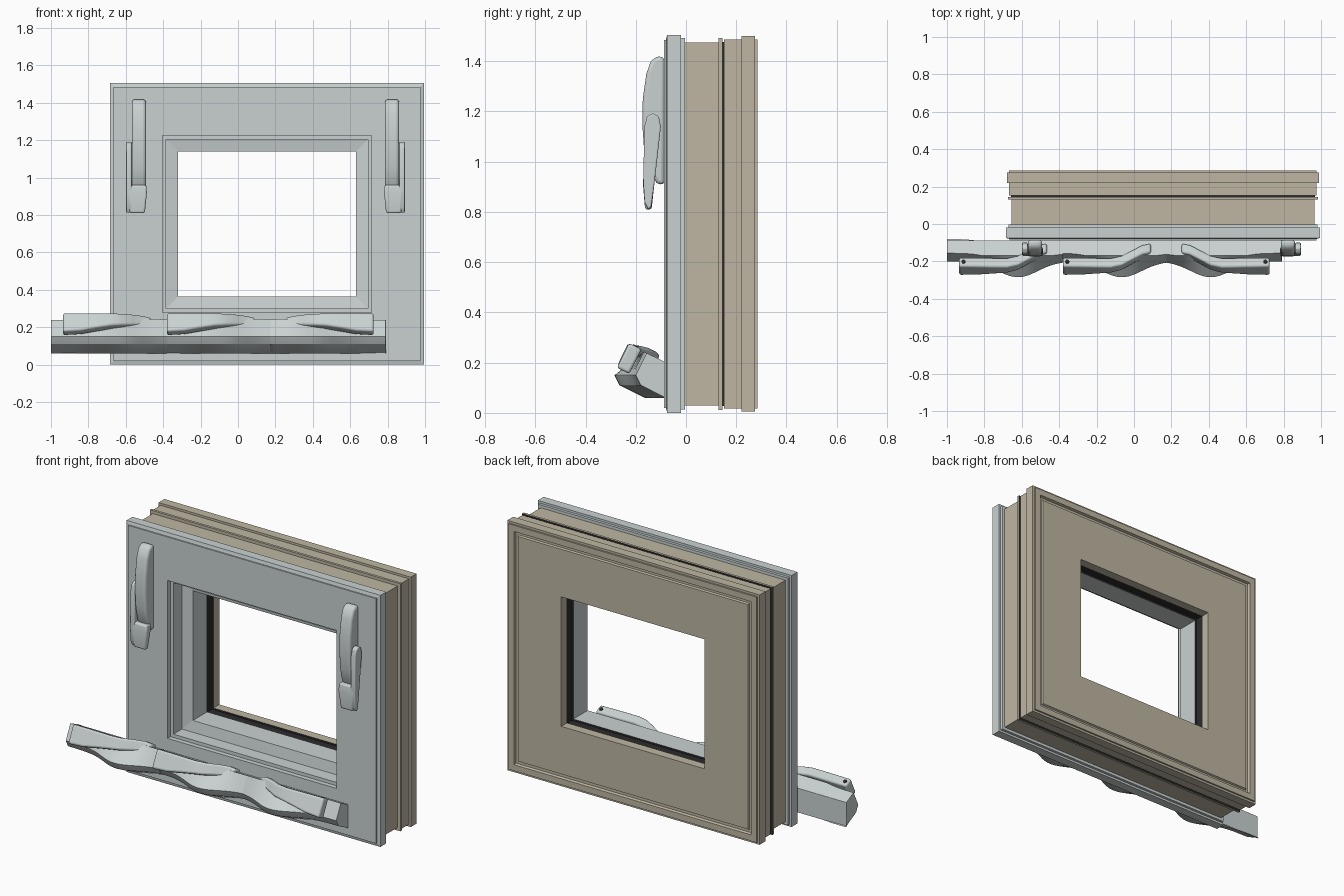
import bpy, bmesh, math
from mathutils import Vector

cube = bpy.data.objects.get("Cube")
if cube:
    bpy.data.objects.remove(cube, do_unlink=True)


def material(name, rgb):
    m = bpy.data.materials.new(name)
    m.use_nodes = True
    m.diffuse_color = (*rgb, 1)
    node = next(n for n in m.node_tree.nodes if n.type == 'BSDF_PRINCIPLED')
    node.inputs["Base Color"].default_value = (*rgb, 1)
    return m


GREY = material("pale grey", (0.59, 0.64, 0.64))
BEIGE = material("warm beige", (0.52, 0.47, 0.37))
BLACK = material("black rubber", (0.025, 0.025, 0.025))
MATS = [GREY, BEIGE, BLACK]


def finish(name, bm, mats, bevel=0.0, segments=3):
    bmesh.ops.recalc_face_normals(bm, faces=bm.faces)
    mesh = bpy.data.meshes.new(name)
    bm.to_mesh(mesh)
    bm.free()
    ob = bpy.data.objects.new(name, mesh)
    bpy.context.collection.objects.link(ob)
    for m in mats:
        mesh.materials.append(m)
    if bevel:
        mod = ob.modifiers.new("rounded_edges", 'BEVEL')
        mod.width, mod.segments = bevel, segments
        mod.limit_method, mod.angle_limit = 'ANGLE', math.radians(32)
        bpy.ops.object.select_all(action='DESELECT')
        ob.select_set(True)
        bpy.context.view_layer.objects.active = ob
        bpy.ops.object.shade_smooth_by_angle(angle=math.radians(40))
    return ob


def loft(name, sections, mat, bevel):
    """Skin a row of equal sized cross-sections and cap both ends."""
    bm = bmesh.new()
    rings = [[bm.verts.new(p) for p in s] for s in sections]
    n = len(rings[0])
    for a, b in zip(rings, rings[1:]):
        for i in range(n):
            j = (i + 1) % n
            bm.faces.new((a[i], a[j], b[j], b[i]))
    bm.faces.new(rings[0])
    bm.faces.new(rings[-1])
    return finish(name, bm, [mat], bevel)


# Window frame: profile of (inset from outer edge, depth) swept round the rectangle
G, T, K = 0, 1, 2
profile = [
    (.02, -.088, G), (.02, -.08, G), (0, -.075, G), (0, -.02, G),
    (.013, -.02, G), (.013, -.004, G), (.03, -.004, T), (.03, .13, T),
    (.012, .13, T), (.012, .145, K), (.028, .145, K), (.028, .152, T),
    (.018, .152, T), (.018, .22, T), (.005, .22, T), (.005, .275, T),
    (.018, .275, T), (.018, .285, T), (.055, .285, T), (.06, .27, T),
    (.075, .27, T), (.08, .28, T), (.365, .28, T), (.365, .225, K),
    (.355, .225, K), (.355, .165, K), (.365, .165, G), (.365, .03, G),
    (.30, .02, G), (.30, -.06, G), (.28, -.06, G), (.28, -.088, G),
]
bm = bmesh.new()
corners = []
for sx, sz in ((-1, -1), (1, -1), (1, 1), (-1, 1)):
    corners.append([bm.verts.new((.155 + sx * (.84 - d), y, .7525 + sz * (.7525 - d)))
                    for d, y, m in profile])
for c in range(4):
    a, b = corners[c], corners[(c + 1) % 4]
    for i, (d, y, m) in enumerate(profile):
        j = (i + 1) % len(profile)
        bm.faces.new((a[i], a[j], b[j], b[i])).material_index = m
finish("window_frame", bm, MATS)

# Side latches, mirrored about the latch centre line
body = [(-.085, .91), (-.115, .91), (-.15, .97), (-.167, 1.05), (-.174, 1.15), (-.172, 1.25),
        (-.158, 1.35), (-.14, 1.4), (-.115, 1.42), (-.085, 1.415)]
arm = [(-.166, 1.14), (-.155, 1.18), (-.132, 1.193), (-.108, 1.18), (-.1, 1.14), (-.125, .92),
       (-.138, .82), (-.15, .81), (-.165, .84), (-.17, .92)]
for side, label in ((1, "right"), (-1, "left")):
    def at(x):
        return x if side == 1 else .294 - x

    loft(label + "_latch_body", [[(at(x), y, z) for y, z in body] for x in (-.567, -.492)],
         GREY, .016)
    loft(label + "_latch_arm", [[(at(x), y, z) for y, z in arm] for x in (-.598, -.568)],
         GREY, .006)
    paddle = [(.96, -.588, -.49, -.165, -.12), (.92, -.59, -.487, -.172, -.125),
              (.81, -.578, -.498, -.163, -.137)]
    loft(label + "_latch_paddle",
         [[(at(x0), y0, z), (at(x1), y0, z), (at(x1), y1, z), (at(x0), y1, z)]
          for z, x0, x1, y0, y1 in paddle], GREY, .009)


# Crank operators along the sill
def bulge(u):
    return -.2 - .085 * math.exp(-((u - .38) / .15) ** 2)


def housing_section(x, u):
    f = bulge(u)
    top = .004 + .8 * max(f, -.215)
    return [(x, -.088, .06), (x, f + .12, .06), (x, f + .02, .11), (x, f, .15),
            (x, top, .16 - .5 * top), (x, -.088, .205)]


# Crank handle path: along, depth, height, half height
path = [(.065, -.226, .216, .055), (.16, -.226, .219, .052), (.24, -.224, .226, .044),
        (.32, -.222, .232, .037), (.38, -.208, .232, .034), (.44, -.175, .23, .031),
        (.49, -.148, .225, .029), (.535, -.138, .218, .026)]
up, out = Vector((0, .45, .9)).normalized(), Vector((0, -.9, .45)).normalized()
for name, origin, s in (("first", -1, 1), ("second", -.445, 1), ("third", .79, -1)):
    steps = [i * .62 / 24 for i in range(25)]
    loft(name + "_crank_housing", [housing_section(origin + s * u, u) for u in steps],
         GREY, .018)
    bars = []
    for u, y, z, h in path:
        c = Vector((origin + s * u, y, z))
        bars.append([c + up * h * a + out * .028 * b
                     for a, b in ((-1, -1), (-1, 1), (1, 1), (1, -1))])
    loft(name + "_crank_handle", bars, GREY, .011)
    # Pivot pin on the handle top
    pin = Vector((origin + s * .088, -.226, .216)) + up * .055
    bpy.ops.mesh.primitive_cylinder_add(vertices=20, radius=.011, depth=.008, location=pin,
                                        rotation=up.to_track_quat('Z', 'Y').to_euler())
    bpy.context.object.name = name + "_crank_pivot"
    bpy.context.object.data.materials.append(BLACK)
